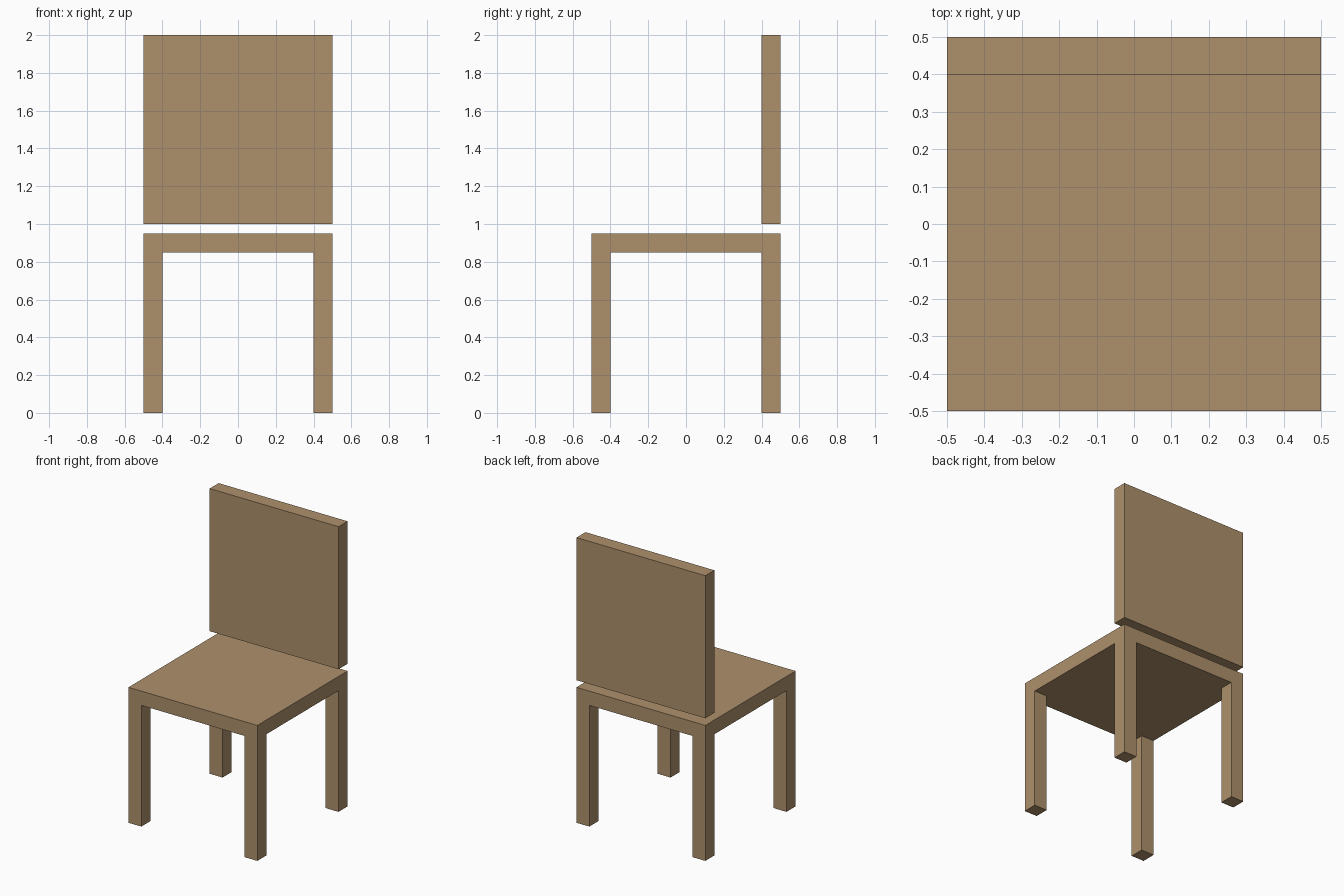
import bpy

if "Cube" in bpy.data.objects:
    bpy.data.objects.remove(bpy.data.objects["Cube"])

wood = bpy.data.materials.new("wood")
wood.diffuse_color = (0.42, 0.28, 0.15, 1.0)
wood.use_nodes = True
wood.node_tree.nodes["Principled BSDF"].inputs["Base Color"].default_value = wood.diffuse_color


def box(name, lo, hi):
    """Axis-aligned box between two corners."""
    centre = [(a + b) / 2 for a, b in zip(lo, hi)]
    bpy.ops.mesh.primitive_cube_add(size=1, location=centre)
    obj = bpy.context.object
    obj.name = name
    obj.scale = [b - a for a, b in zip(lo, hi)]
    bpy.ops.object.transform_apply(location=False, rotation=False, scale=True)
    obj.data.materials.append(wood)
    return obj


HALF, THICK = 0.5, 0.1
SEAT_BOTTOM, SEAT_TOP = 0.85, 0.95

# Seat slab
box("seat", (-HALF, -HALF, SEAT_BOTTOM), (HALF, HALF, SEAT_TOP))

# Backrest panel, floating just above the rear edge of the seat
box("backrest", (-HALF, HALF - THICK, 1.0), (HALF, HALF, 2.0))

# Four square legs flush with the seat corners
inner = HALF - THICK
for side, x in (("left", -HALF), ("right", inner)):
    for end, y in (("front", -HALF), ("back", inner)):
        box(f"{end}_{side}_leg", (x, y, 0), (x + THICK, y + THICK, SEAT_BOTTOM))
